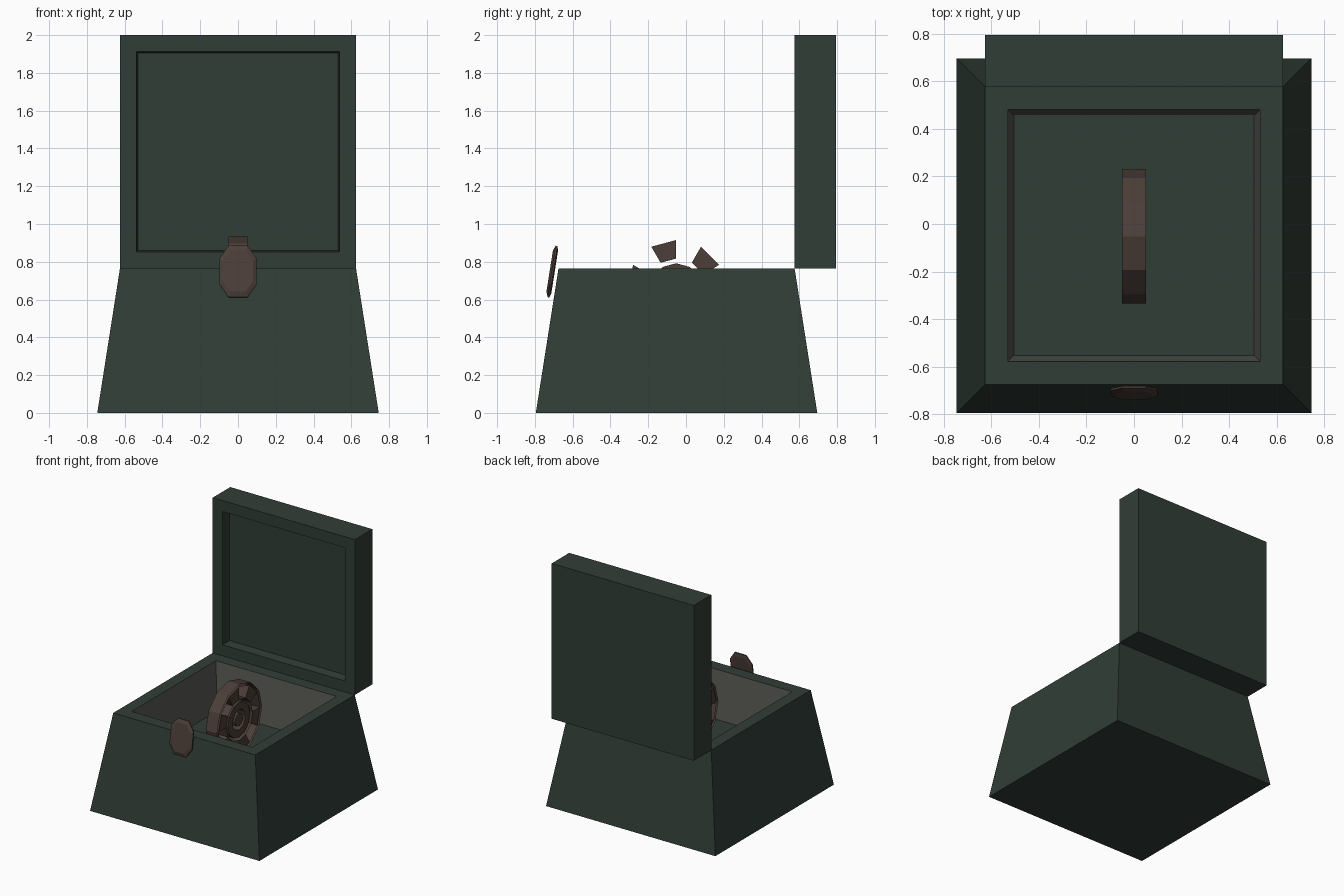
import bpy, bmesh, math
from mathutils import Vector

if "Cube" in bpy.data.objects:
    bpy.data.objects.remove(bpy.data.objects["Cube"])


def material(name, rgb):
    m = bpy.data.materials.new(name)
    m.diffuse_color = (*rgb, 1)
    m.use_nodes = True
    m.node_tree.nodes["Principled BSDF"].inputs["Base Color"].default_value = m.diffuse_color
    return m


GREEN = material("dark green", (0.031, 0.047, 0.038))
GREY = material("grey lining", (0.10, 0.105, 0.092))
BROWN = material("dark brown", (0.072, 0.049, 0.041))


def finish(name, bm, mats, recalc=True):
    if recalc:
        bmesh.ops.recalc_face_normals(bm, faces=bm.faces)
    me = bpy.data.meshes.new(name)
    bm.to_mesh(me)
    bm.free()
    for m in mats:
        me.materials.append(m)
    ob = bpy.data.objects.new(name, me)
    bpy.context.collection.objects.link(ob)
    return ob


def loft(name, loops, mats, lining=None, caps=True):
    """Skin a series of closed loops; segment number `lining` gets material 1."""
    bm = bmesh.new()
    rows = [[bm.verts.new(p) for p in loop] for loop in loops]
    n = len(rows[0])
    for k, (a, b) in enumerate(zip(rows, rows[1:])):
        for i in range(n):
            f = bm.faces.new((a[i], a[(i + 1) % n], b[(i + 1) % n], b[i]))
            f.material_index = 1 if k == lining else 0
    if caps:
        bm.faces.new(rows[0])
        bm.faces.new(rows[-1])
    return finish(name, bm, mats)


def rect(half, lo, hi):
    return [(-half, lo), (half, lo), (half, hi), (-half, hi)]


# Tapered box body with a lined hollow
body = [(0.745, -0.795, 0.695, 0.0), (0.625, -0.675, 0.575, 0.765),
        (0.53, -0.577, 0.48, 0.765), (0.505, -0.553, 0.457, 0.38)]
loft("box_body", [[(x, y, z) for x, y in rect(h, a, b)] for h, a, b, z in body],
     [GREEN, GREY], lining=2)

# Open lid standing upright with a shallow recess
lid = [(0.625, 0.765, 2.0, 0.795), (0.625, 0.765, 2.0, 0.575),
       (0.537, 0.853, 1.912, 0.575), (0.53, 0.86, 1.905, 0.65)]
loft("open_lid", [[(x, y, z) for x, z in rect(h, a, b)] for h, a, b, y in lid], [GREEN])

# Octagonal clasp, leaning with the front wall
octagon = [(0.05, 0.138), (0.098, 0.07), (0.098, -0.07), (0.05, -0.138),
           (-0.05, -0.138), (-0.098, -0.07), (-0.098, 0.07), (-0.05, 0.138)]
layers = [(0.82, 0.011), (1.0, 0.004), (1.0, -0.005), (0.8, -0.016)]
clasp = loft("clasp", [[(x * s, y, z * s) for x, z in octagon] for s, y in layers], [BROWN])
clasp.location = (0, -0.706, 0.748)
clasp.rotation_euler = (-math.atan(0.157), 0, 0)

# Upright spoked wheel inside the box
CENTRE = Vector((0, -0.052, 0.652))


def circle(r, x):
    return [CENTRE + Vector((x, r * math.cos(i * math.pi / 6), r * math.sin(i * math.pi / 6)))
            for i in range(12)]


for name, r, w in [("outer_rim", 0.283, 0.05), ("inner_rim", 0.263, 0.05),
                   ("spoke_ring", 0.165, 0.05)]:
    loft(name, [circle(r, -w), circle(r, w)], [BROWN], caps=False)
hub = [(0.14, -0.045), (0.14, 0.045), (0.08, 0.045), (0.08, -0.045), (0.14, -0.045)]
loft("hub_ring", [circle(r, x) for r, x in hub], [BROWN], caps=False)
loft("axle", [circle(0.05, -0.045), circle(0.05, 0.045)], [BROWN])

# Six wedge spokes between the rims
for k in range(6):
    a, b = (2 * k + 1) * math.pi / 6, (2 * k + 2) * math.pi / 6
    quad = [(0.165, a), (0.263, a), (0.263, b), (0.165, b)]
    loft(f"spoke_{k + 1}",
         [[CENTRE + Vector((x, r * math.cos(t), r * math.sin(t))) for r, t in quad]
          for x in (-0.045, 0.045)], [BROWN])
